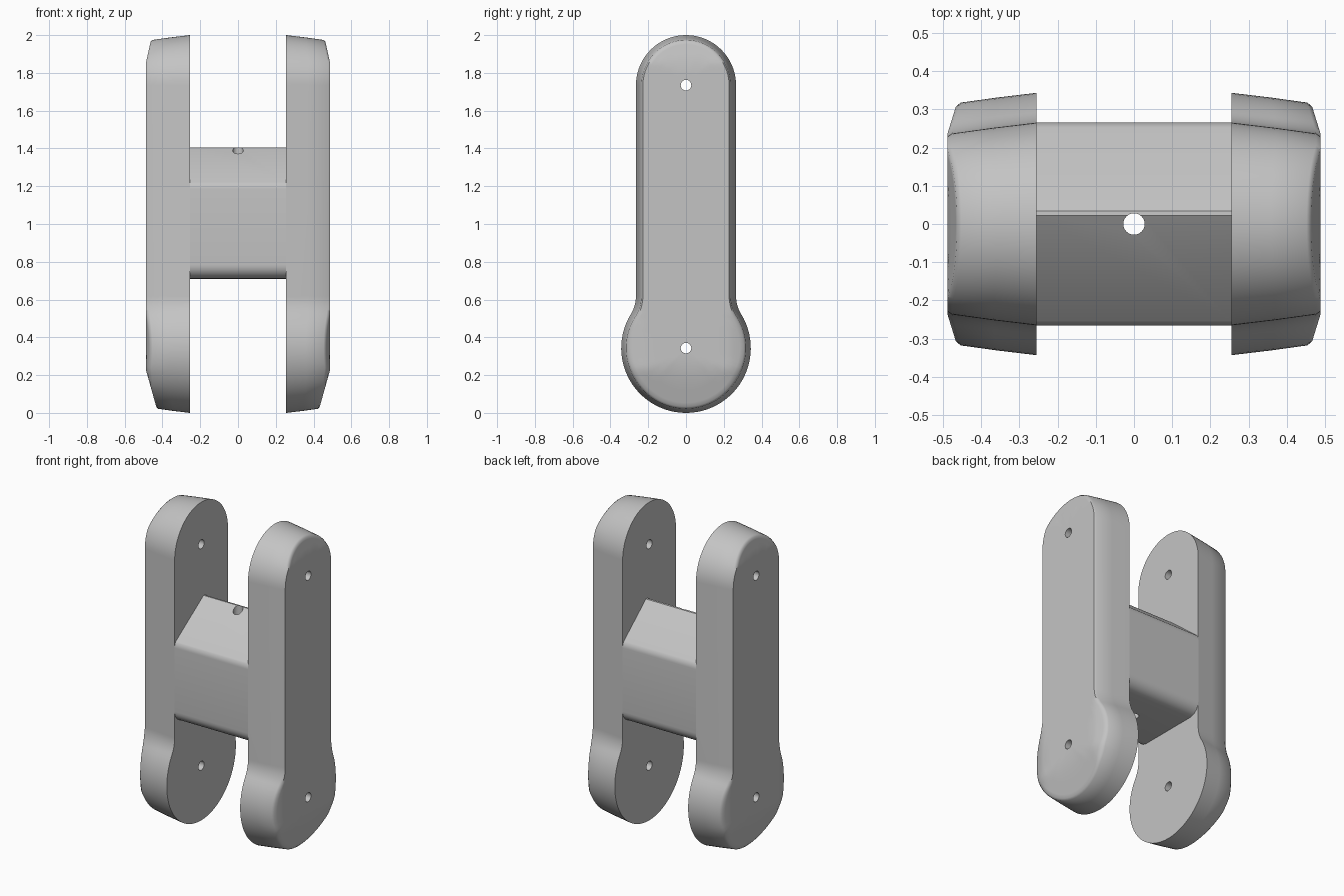
import bpy, bmesh, math
from mathutils import Matrix

if "Cube" in bpy.data.objects:
    bpy.data.objects.remove(bpy.data.objects["Cube"])

grey = bpy.data.materials.new("plain grey")
grey.diffuse_color = (0.55, 0.55, 0.55, 1)
grey.use_nodes = True
grey.node_tree.nodes["Principled BSDF"].inputs["Base Color"].default_value = grey.diffuse_color

IN_X, OUT_X = 0.255, 0.488          # inner and outer faces of the side arms
LOW_Z, HIGH_Z = 0.343, 1.735        # pivot hole heights
LOW_R, HIGH_R = 0.343, 0.265
HOLE_R = 0.028


def finish(name, bm):
    bmesh.ops.remove_doubles(bm, verts=bm.verts[:], dist=1e-4)
    bmesh.ops.recalc_face_normals(bm, faces=bm.faces[:])
    me = bpy.data.meshes.new(name)
    bm.to_mesh(me)
    bm.free()
    ob = bpy.data.objects.new(name, me)
    bpy.context.collection.objects.link(ob)
    me.materials.append(grey)
    return ob


def activate(ob):
    bpy.ops.object.select_all(action='DESELECT')
    ob.select_set(True)
    bpy.context.view_layer.objects.active = ob


def drill(ob, loc, axis):
    """Cut a round through hole along the given axis."""
    rot = (0, math.pi / 2, 0) if axis == 'X' else (0, 0, 0)
    bpy.ops.mesh.primitive_cylinder_add(vertices=32, radius=HOLE_R, depth=3,
                                        location=loc, rotation=rot)
    cutter = bpy.context.object
    cutter.data.materials.append(grey)
    cutter.hide_render = True
    activate(ob)
    mod = ob.modifiers.new("hole", 'BOOLEAN')
    mod.object, mod.operation, mod.solver = cutter, 'DIFFERENCE', 'EXACT'
    bpy.ops.object.modifier_apply(modifier=mod.name)
    bpy.data.objects.remove(cutter)


def smooth(ob, angle=50):
    activate(ob)
    bpy.ops.object.shade_smooth_by_angle(angle=math.radians(angle))


def arc(cy, cz, r, a0, a1, n, flip=1):
    """Arc points with outward normals: (y, z, ny, nz)."""
    out = []
    for i in range(n + 1):
        a = math.radians(a0 + (a1 - a0) * i / n)
        c, s = math.cos(a), math.sin(a)
        out.append((cy + r * c, cz + r * s, c * flip, s * flip))
    return out


def arm_outline():
    # large lower end, concave neck, straight side, round upper end
    neck_r, neck_z = 0.18, 0.618
    a = math.degrees(math.atan2(neck_z - LOW_Z, HIGH_R + neck_r))
    half = arc(0, LOW_Z, LOW_R, -90, a, 26)
    half += arc(HIGH_R + neck_r, neck_z, neck_r, 180 + a, 180, 8, -1)[1:]
    half += arc(0, HIGH_Z, HIGH_R, 0, 90, 18)
    return half + [(-y, z, -ny, nz) for y, z, ny, nz in half[-2:0:-1]]


def crown(y, z):
    """Outer face: flat in the middle, falling away at ends and lower bulge."""
    return (OUT_X - 0.31 * max(0, abs(y) - 0.235)
            - 0.28 * max(0, 0.23 - z) - 0.22 * max(0, z - 1.85))


def side_arm(name, side):
    bm = bmesh.new()
    outline = arm_outline()
    rings = []
    # tapering wall
    for f in (0, 0.5, 0.95):
        ring = []
        for y, z, ny, nz in outline:
            edge = crown(y - 0.03 * ny, z - 0.03 * nz)
            inset = 0.13 * (edge - IN_X) * (0.85 * f + 0.15 * f * f)
            ring.append((IN_X + (edge - IN_X) * f, y - inset * ny, z - inset * nz))
        rings.append(ring)
    # crowned outer face, closing onto the centre line
    for t in (0.965, 0.9, 0.8, 0.7, 0.5, 0.25, 0):
        ring = []
        for _, y, z in rings[2]:
            spine = min(max(z, LOW_Z), HIGH_Z)
            py, pz = y * t, spine + (z - spine) * t
            ring.append((crown(py, pz), py, pz))
        rings.append(ring)
    vs = [[bm.verts.new((side * x, y, z)) for x, y, z in r] for r in rings]
    n = len(outline)
    bm.faces.new(vs[0])
    for a, b in zip(vs, vs[1:]):
        for i in range(n):
            j = (i + 1) % n
            bm.faces.new((a[i], a[j], b[j], b[i]))
    ob = finish(name, bm)
    for z in (LOW_Z, HIGH_Z):
        drill(ob, (0, 0, z), 'X')
    smooth(ob)


def cross_block():
    # ridged top with small rounded eaves, flat bottom with rounded corners
    w, r, bottom = 0.266, 0.075, 0.71
    pts = [p[:2] for p in arc(-w + r, bottom + r, r, 180, 270, 8)]
    pts += [p[:2] for p in arc(w - r, bottom + r, r, 270, 360, 8)]
    pts += [p[:2] for p in arc(w - 0.06, 1.185, 0.06, 0, 40, 5)]
    pts += [(0.042, 1.397), (0.034, 1.404), (0.022, 1.405)]
    pts += [p[:2] for p in arc(-w + 0.06, 1.185, 0.06, 143, 180, 5)]
    bm = bmesh.new()
    face = bm.faces.new([bm.verts.new((-IN_X, y, z)) for y, z in pts])
    ext = bmesh.ops.extrude_face_region(bm, geom=[face], use_keep_orig=True)
    new = [v for v in ext["geom"] if isinstance(v, bmesh.types.BMVert)]
    bmesh.ops.translate(bm, verts=new, vec=(2 * IN_X, 0, 0))
    ob = finish("cross_block", bm)
    drill(ob, (0, 0, 1), 'Z')
    smooth(ob, 35)


side_arm("right_arm", 1)
side_arm("left_arm", -1)
cross_block()
